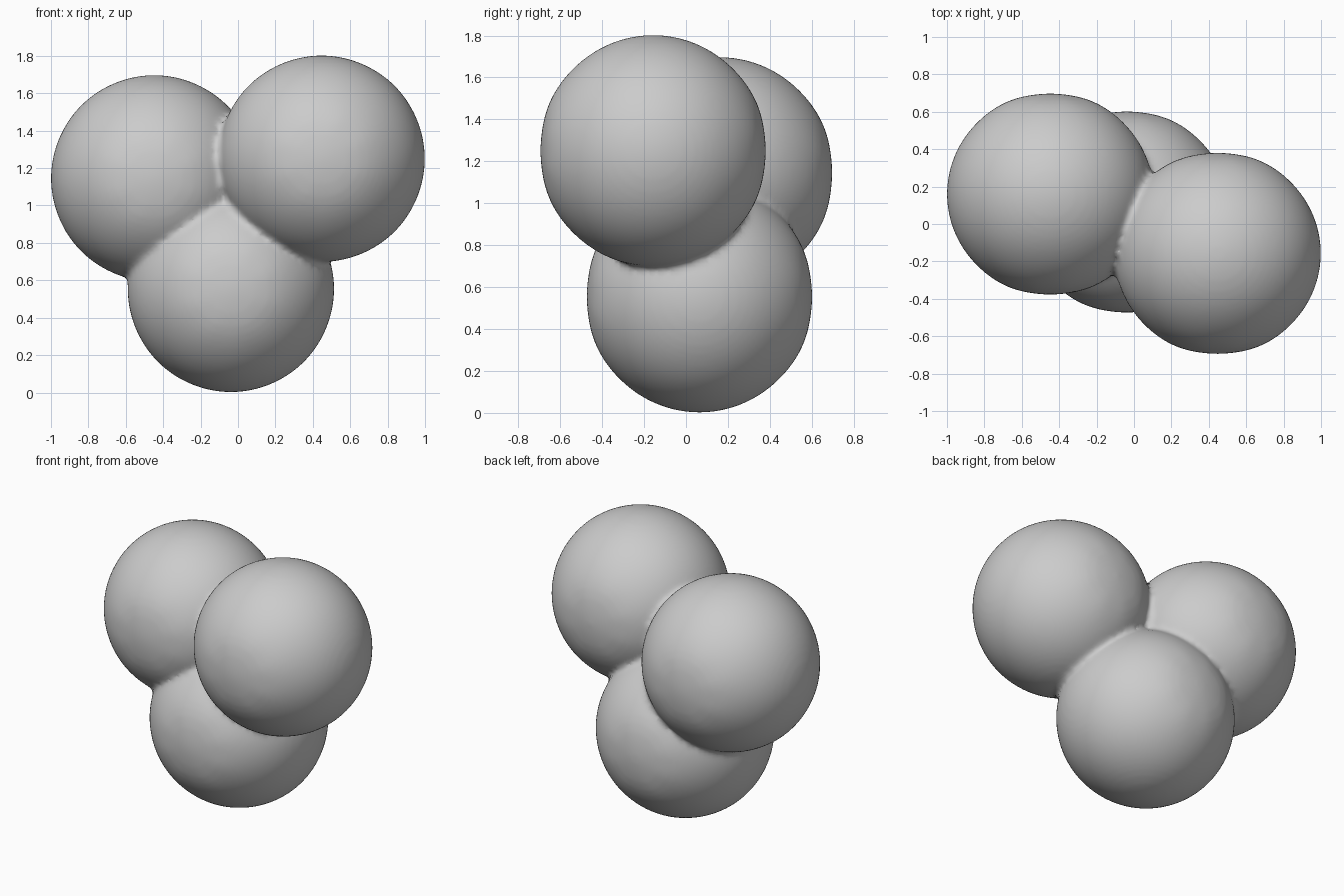
import bpy, bmesh, math
from mathutils import Matrix, Vector

if "Cube" in bpy.data.objects:
    bpy.data.objects.remove(bpy.data.objects["Cube"])

R_XZ, R_Y = 0.552, 0.538   # each ball is slightly flattened front to back


def make_ball(name, centre):
    # coarse globe with its poles front and back, rounded by subdivision
    me = bpy.data.meshes.new(name)
    bm = bmesh.new()
    bmesh.ops.create_uvsphere(bm, u_segments=8, v_segments=6, radius=1,
                              matrix=Matrix.Rotation(math.radians(90), 4, 'X'))
    bm.to_mesh(me)
    bm.free()
    ob = bpy.data.objects.new(name, me)
    bpy.context.collection.objects.link(ob)
    sub = ob.modifiers.new("round", 'SUBSURF')
    sub.levels = sub.render_levels = 4
    apply_modifiers(ob)
    # scale to the measured radii and move into place
    size = [max(abs(v.co[i]) for v in ob.data.vertices) for i in range(3)]
    for v in ob.data.vertices:
        v.co = Vector((v.co.x / size[0] * R_XZ, v.co.y / size[1] * R_Y,
                       v.co.z / size[2] * R_XZ)) + Vector(centre)
    return ob


def apply_modifiers(ob):
    dg = bpy.context.evaluated_depsgraph_get()
    dg.update()
    me = bpy.data.meshes.new_from_object(ob.evaluated_get(dg))
    ob.modifiers.clear()
    ob.data = me


# bottom ball and the two upper balls
cluster = make_ball("ball_cluster", (-0.038, 0.064, 0.554))
upper = [make_ball("left_ball", (-0.448, 0.16, 1.145)),
         make_ball("right_ball", (0.447, -0.157, 1.25))]

# merge into one skin
for ball in upper:
    mod = cluster.modifiers.new("union", 'BOOLEAN')
    mod.operation = 'UNION'
    mod.solver = 'EXACT'
    mod.object = ball
apply_modifiers(cluster)
for ball in upper:
    bpy.data.objects.remove(ball)

# soften the seams between balls
rem = cluster.modifiers.new("even_mesh", 'REMESH')
rem.mode = 'VOXEL'
rem.voxel_size = 0.02
rem.use_smooth_shade = True
smooth = cluster.modifiers.new("soft_seams", 'SMOOTH')
smooth.factor = 0.5
smooth.iterations = 5
apply_modifiers(cluster)
for p in cluster.data.polygons:
    p.use_smooth = True
